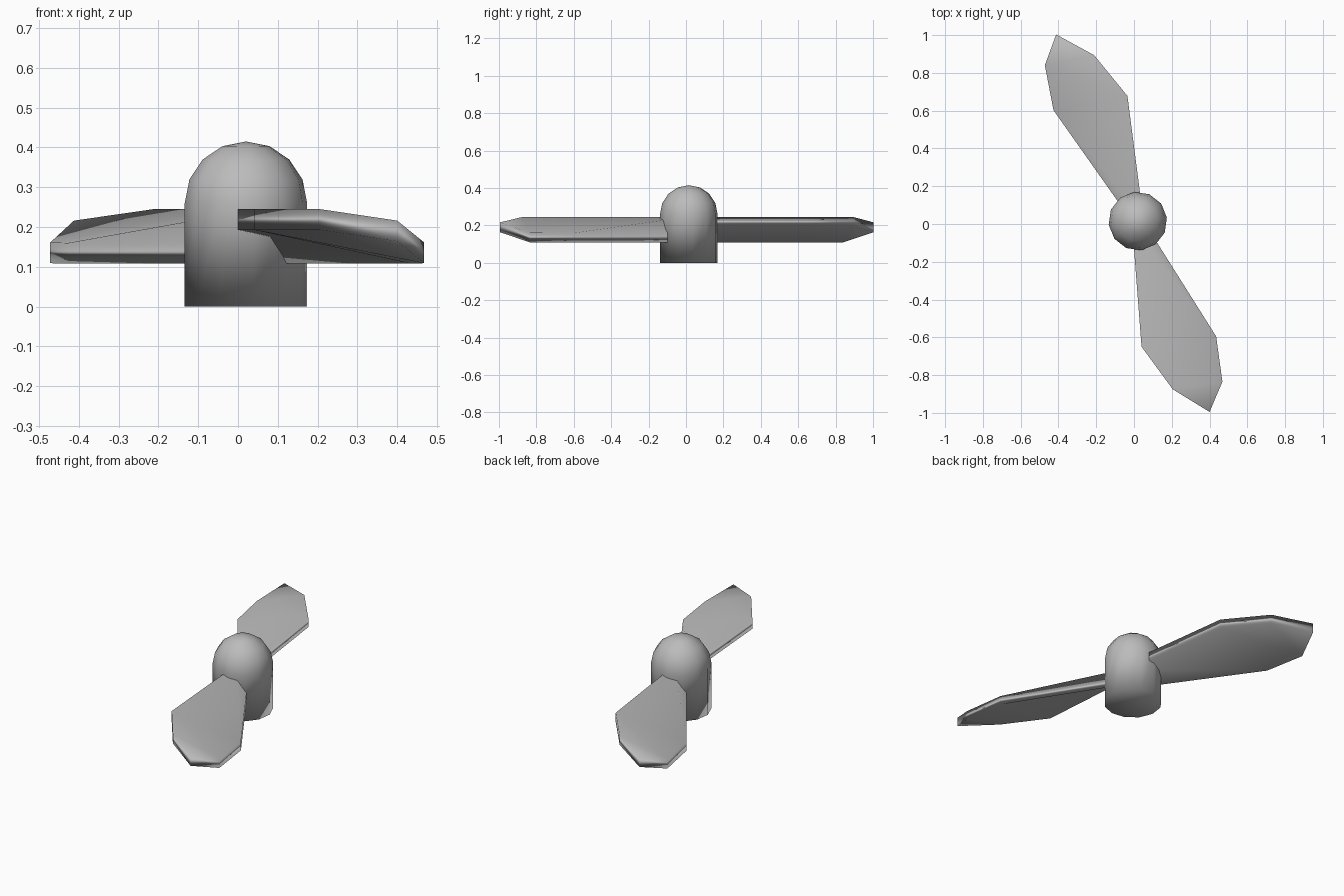
import bpy
import bmesh
from math import sin, cos, pi, radians
from mathutils import Matrix, Vector

cube = bpy.data.objects.get("Cube")
if cube:
    bpy.data.objects.remove(cube, do_unlink=True)

AXIS = Vector((0.02, 0.015, 0))
RADIUS, SIDES, SHOULDER = 0.155, 12, 0.26

grey = bpy.data.materials.new("plain_grey")
grey.use_nodes = True
grey.diffuse_color = (0.5, 0.5, 0.5, 1)
grey.node_tree.nodes["Principled BSDF"].inputs["Base Color"].default_value = (0.5, 0.5, 0.5, 1)


def finish(bm, name):
    """Turn a bmesh into a smooth object with area-weighted normals."""
    bmesh.ops.recalc_face_normals(bm, faces=bm.faces)
    for face in bm.faces:
        face.smooth = True
    mesh = bpy.data.meshes.new(name)
    bm.to_mesh(mesh)
    bm.free()
    mesh.materials.append(grey)
    obj = bpy.data.objects.new(name, mesh)
    bpy.context.collection.objects.link(obj)
    obj.modifiers.new("soft_edges", 'WEIGHTED_NORMAL')
    return obj


# Hub: straight barrel with a domed nose
bm = bmesh.new()
profile = [(RADIUS, 0)]
profile += [(RADIUS * cos(i * pi / 8), SHOULDER + RADIUS * sin(i * pi / 8)) for i in range(4)]
rings = []
for r, z in profile:
    angles = [2 * pi * k / SIDES + radians(7) for k in range(SIDES)]
    rings.append([bm.verts.new(AXIS + Vector((r * cos(a), r * sin(a), z))) for a in angles])
for low, high in zip(rings, rings[1:]):
    for k in range(SIDES):
        n = (k + 1) % SIDES
        bm.faces.new((low[k], low[n], high[n], high[k]))
nose = bm.verts.new(AXIS + Vector((0, 0, SHOULDER + RADIUS)))
for k in range(SIDES):
    bm.faces.new((rings[-1][k], rings[-1][(k + 1) % SIDES], nose))
bm.faces.new(rings[0][::-1])
finish(bm, "hub")

# Blades: pitched plates, high leading edge and low trailing edge
THICKNESS = 0.052
leading = [(-0.01, 0, 0.245), (0.04, -0.65, 0.245), (0.205, -0.875, 0.245)]
trailing = [(0.06, 0, 0.16), (0.435, -0.595, 0.16), (0.468, -0.835, 0.161)]
tip = (0.4, -0.995, 0.216)


def blade(name, turn):
    bm = bmesh.new()
    layers = []
    for drop in (0, THICKNESS):
        down = Vector((0, 0, drop))
        lead = [bm.verts.new(Vector(p) - down) for p in leading]
        trail = [bm.verts.new(Vector(p) - down) for p in trailing]
        end = bm.verts.new(Vector(tip) - down)
        for i in range(2):
            bm.faces.new((lead[i], lead[i + 1], trail[i + 1], trail[i]))
        bm.faces.new((lead[2], end, trail[2]))
        layers.append(lead + [end] + trail[::-1])
    top, bottom = layers
    for k in range(len(top)):
        n = (k + 1) % len(top)
        bm.faces.new((top[k], top[n], bottom[n], bottom[k]))
    bmesh.ops.rotate(bm, verts=bm.verts, cent=AXIS, matrix=Matrix.Rotation(turn, 3, 'Z'))
    finish(bm, name)


blade("front_blade", 0)
blade("back_blade", radians(183))
